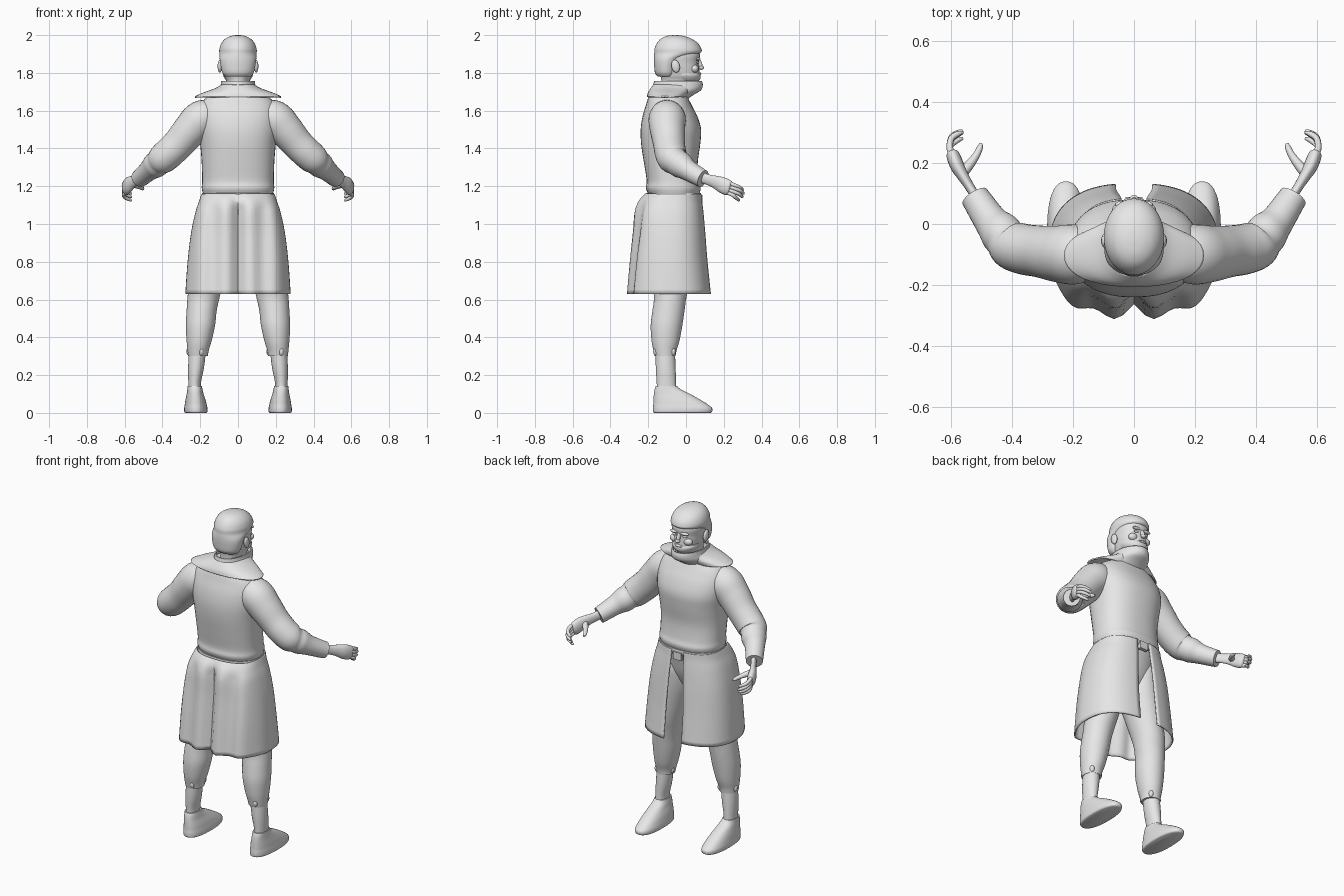
import bpy, bmesh, math
from mathutils import Vector

cube = bpy.data.objects.get("Cube")
if cube:
    bpy.data.objects.remove(cube, do_unlink=True)

# One plain clay colour for everything
clay = bpy.data.materials.new("light grey")
clay.use_nodes = True
clay.diffuse_color = (0.8, 0.8, 0.8, 1)
clay.node_tree.nodes["Principled BSDF"].inputs["Base Color"].default_value = (0.8, 0.8, 0.8, 1)


def spline(stations, steps=5):
    """Catmull-Rom through tuples of any length."""
    pts = [Vector(s) for s in stations]
    out = []
    for i in range(len(pts) - 1):
        b, c = pts[i], pts[i + 1]
        a = pts[i - 1] if i else b
        d = pts[i + 2] if i + 2 < len(pts) else c
        for k in range(steps):
            t = k / steps
            out.append(b + (c - a) * (t / 2) + (a * 2 - b * 5 + c * 4 - d) * (t * t / 2)
                       + (b * 3 - a - c * 3 + d) * (t ** 3 / 2))
    return out + [pts[-1]]


def skin(name, rings, closed=True, caps=True, thick=0, angle=50):
    """Bridge rings of points into a smooth surface."""
    bm = bmesh.new()
    rows = [[bm.verts.new(p) for p in ring] for ring in rings]
    n = len(rows[0])
    for lo, hi in zip(rows, rows[1:]):
        for i in range(n if closed else n - 1):
            j = (i + 1) % n
            bm.faces.new((lo[i], lo[j], hi[j], hi[i]))
    if caps:
        bm.faces.new(rows[0])
        bm.faces.new(rows[-1])
    bmesh.ops.recalc_face_normals(bm, faces=bm.faces)
    mesh = bpy.data.meshes.new(name)
    bm.to_mesh(mesh)
    bm.free()
    mesh.materials.append(clay)
    obj = bpy.data.objects.new(name, mesh)
    bpy.context.collection.objects.link(obj)
    if thick:
        mod = obj.modifiers.new("thickness", "SOLIDIFY")
        mod.thickness, mod.offset = thick, 0
    bpy.ops.object.select_all(action="DESELECT")
    obj.select_set(True)
    bpy.context.view_layer.objects.active = obj
    bpy.ops.object.shade_smooth_by_angle(angle=math.radians(angle))
    return obj


def spow(v, e):
    return math.copysign(abs(v) ** e, v)


def oval(z, x0, x1, y0, y1, a, square=1.0):
    c, s = spow(math.cos(a), square), spow(math.sin(a), square)
    return Vector(((x0 + x1) / 2 + (x1 - x0) / 2 * c, (y0 + y1) / 2 + (y1 - y0) / 2 * s, z))


def stack(name, stations, sign=1, square=1.0, n=40, **kw):
    """Level rings: z, inner x, outer x, back y, front y."""
    rings = []
    for z, x0, x1, y0, y1 in spline(stations):
        ring = [oval(z, x0, x1, y0, y1, math.tau * i / n, square) for i in range(n)]
        rings.append([Vector((p.x * sign, p.y, p.z)) for p in ring])
    return skin(name, rings, **kw)


def centred(name, stations, **kw):
    """Level rings symmetric about x: z, half width, back y, front y."""
    return stack(name, [(z, -w, w, b, f) for z, w, b, f in stations], **kw)


def limb(name, stations, sign=1, flat=1.0, n=20, steps=5):
    """Tube along a path: x, y, z, radius; flat squashes it sideways."""
    pts = spline(stations, steps)
    rings = []
    for i, p in enumerate(pts):
        t = (pts[min(i + 1, len(pts) - 1)] - pts[max(i - 1, 0)]).to_3d().normalized()
        u = t.cross(Vector((0, 0, 1))).normalized()
        v = u.cross(t)
        ring = [p.to_3d() + (u * math.cos(a) * flat + v * math.sin(a)) * p.w
                for a in (math.tau * k / n for k in range(n))]
        rings.append([Vector((q.x * sign, q.y, q.z)) for q in ring])
    return skin(name, rings)


def ball(name, loc, size, tilt=0):
    bpy.ops.mesh.primitive_uv_sphere_add(segments=20, ring_count=12, location=loc, rotation=(tilt, 0, 0))
    obj = bpy.context.object
    obj.name, obj.scale = name, size
    obj.data.materials.append(clay)
    bpy.ops.object.shade_smooth()


# Sweater body, hem and waistband
centred("sweater_body", [
    (1.16, .185, -.2, .07), (1.19, .192, -.212, .078), (1.23, .19, -.208, .068), (1.32, .192, -.222, .062),
    (1.42, .2, -.237, .075), (1.5, .212, -.24, .08), (1.57, .215, -.23, .06), (1.63, .2, -.212, .03),
    (1.67, .165, -.2, .01), (1.7, .11, -.185, .0), (1.73, .075, -.16, .0)], square=.85)
centred("waistband", [(1.13, .186, -.2, .072), (1.145, .192, -.21, .08), (1.165, .19, -.208, .078)], square=.85)

# Cowl neck and the spread collar over the shoulders
centred("cowl_collar", [
    (1.66, .11, -.195, .0), (1.685, .105, -.19, .035), (1.71, .096, -.18, .075),
    (1.735, .088, -.17, .085), (1.757, .085, -.165, .08)], caps=False, thick=.008)
centred("spread_collar", [
    (1.735, .085, -.17, .05), (1.715, .12, -.185, .03), (1.693, .18, -.198, .012), (1.672, .228, -.203, -.005)],
    caps=False, thick=.008, square=.9)

# Coat skirt, open at the front, with a crease down the back
rings = []
count = 72
for z, w, back, front, gap in spline([
        (.63, .275, -.3, .13, .06), (.8, .263, -.285, .112, .058), (.95, .245, -.27, .1, .052),
        (1.06, .222, -.262, .09, .045), (1.12, .202, -.246, .083, .042), (1.158, .19, -.215, .08, .04)]):
    edge = math.acos((gap / w) ** (1 / .8))
    ring = []
    for i in range(count + 1):
        a = edge - i / count * (math.pi + 2 * edge)
        p = oval(z, -w, w, back, front, a, .8)
        if p.y < -.1:
            fade = min(1, (1.16 - z) * 12)
            p.y += fade * .03 * math.exp(-(p.x / .035) ** 2)
            p.y += fade * .012 * math.sin(abs(p.x) * 45 + 2) * min(1, (-.1 - p.y) * 8)
        ring.append(p)
    rings.append(ring)
skin("coat_skirt", rings, closed=False, caps=False, thick=.008)

# Hips and buckle in the front opening
centred("hips", [(.88, .04, -.15, -.03), (.93, .13, -.2, .0), (1.0, .18, -.225, .03),
                 (1.08, .185, -.225, .05), (1.14, .18, -.2, .065)])
bpy.ops.mesh.primitive_cube_add(size=1, location=(0, .078, 1.13))
buckle = bpy.context.object
buckle.name, buckle.scale = "belt_buckle", (.055, .02, .045)
buckle.data.materials.append(clay)

# Head: face, hair and features
centred("face", [(1.7, .06, -.13, .03), (1.755, .062, -.13, .058), (1.785, .074, -.135, .071),
                 (1.82, .082, -.14, .07), (1.855, .087, -.15, .068), (1.9, .09, -.15, .073),
                 (1.95, .07, -.13, .05)], square=.92)
centred("hair", [(1.78, .068, -.15, -.055), (1.8, .083, -.164, -.045), (1.84, .092, -.169, -.035),
                 (1.875, .097, -.17, -.005), (1.905, .099, -.168, .075), (1.93, .098, -.166, .08),
                 (1.96, .086, -.152, .06), (1.983, .064, -.13, .025), (1.996, .035, -.1, -.015),
                 (2.0, .008, -.065, -.05)])
centred("beard", [(1.748, .05, -.07, .058), (1.765, .066, -.075, .074), (1.785, .078, -.08, .077),
                  (1.8, .078, -.08, .068)])
ball("nose_bridge", (0, .073, 1.845), (.011, .013, .03), .3)
ball("nose_tip", (0, .081, 1.828), (.015, .014, .011))
ball("mouth", (0, .073, 1.796), (.025, .008, .007))
for side, s in (("left", 1), ("right", -1)):
    ball(side + "_ear", (s * .096, -.055, 1.835), (.012, .022, .034), .2)
    ball(side + "_brow", (s * .034, .064, 1.873), (.028, .012, .009))
    ball(side + "_eye", (s * .034, .06, 1.854), (.014, .009, .007))
    ball(side + "_cheek", (s * .045, .045, 1.822), (.028, .022, .022))

    # Sleeve with folds at the elbow and a rolled cuff
    limb(side + "_sleeve", [
        (.11, -.1, 1.58, .075), (.19, -.1, 1.558, .098), (.25, -.098, 1.5, .093), (.31, -.09, 1.43, .085),
        (.36, -.083, 1.38, .083), (.4, -.07, 1.345, .08), (.42, -.05, 1.327, .07), (.44, -.025, 1.31, .069),
        (.47, .01, 1.285, .056), (.51, .07, 1.25, .049), (.523, .09, 1.24, .047)], s, n=28)

    # Hand with four curled fingers and a thumb
    limb(side + "_hand", [
        (.5, .06, 1.255, .03), (.535, .115, 1.235, .028), (.56, .155, 1.222, .034),
        (.58, .19, 1.207, .042), (.594, .225, 1.19, .04), (.598, .235, 1.186, .025)], s, flat=.55)
    for k, finger in enumerate(("index", "middle", "ring", "little")):
        drop = k * .018
        reach = (.008, .012, .006, -.012)[k]
        limb(f"{side}_{finger}_finger", [
            (.588, .21, 1.222 - drop, .01), (.604, .245, 1.21 - drop, .011),
            (.6, .272 + reach, 1.196 - drop, .01), (.578, .288 + reach, 1.184 - drop, .009),
            (.562, .293 + reach, 1.178 - drop, .005)], s, n=10, steps=3)
    limb(side + "_thumb", [
        (.565, .165, 1.215, .018), (.54, .195, 1.205, .016), (.518, .225, 1.195, .012),
        (.506, .25, 1.188, .01), (.502, .264, 1.184, .005)], s, n=12, steps=3)

    # Trouser leg, shin and shoe
    stack(side + "_trouser_leg", [
        (.3, .16, .264, -.165, -.055), (.33, .155, .267, -.172, -.05), (.38, .14, .272, -.182, -.035),
        (.46, .122, .276, -.187, -.02), (.54, .113, .272, -.178, -.008), (.6, .1, .268, -.17, .0),
        (.66, .085, .262, -.175, .012), (.78, .045, .246, -.195, .022), (.9, .008, .225, -.215, .03),
        (1.0, .0, .2, -.22, .035), (1.06, .03, .17, -.2, .03)], s)
    stack(side + "_shin", [
        (.11, .196, .262, -.155, -.05), (.16, .196, .263, -.155, -.053), (.24, .18, .264, -.16, -.055),
        (.35, .167, .258, -.16, -.06)], s)
    # Torn cuff tabs
    for k in range(3):
        a = math.radians(50 + k * 120)
        ball(f"{side}_cuff_tab_{k + 1}", (s * .212 + .048 * math.cos(a), -.11 + .053 * math.sin(a), .325),
             (.014, .014, .022))
    stack(side + "_shoe", [
        (.0, .168, .277, -.168, .13), (.006, .162, .284, -.174, .138), (.025, .162, .285, -.175, .138),
        (.045, .166, .282, -.173, .115), (.07, .172, .278, -.172, .075), (.1, .182, .272, -.17, .022),
        (.125, .188, .268, -.166, -.028), (.143, .192, .266, -.16, -.048)], s, square=.85)
